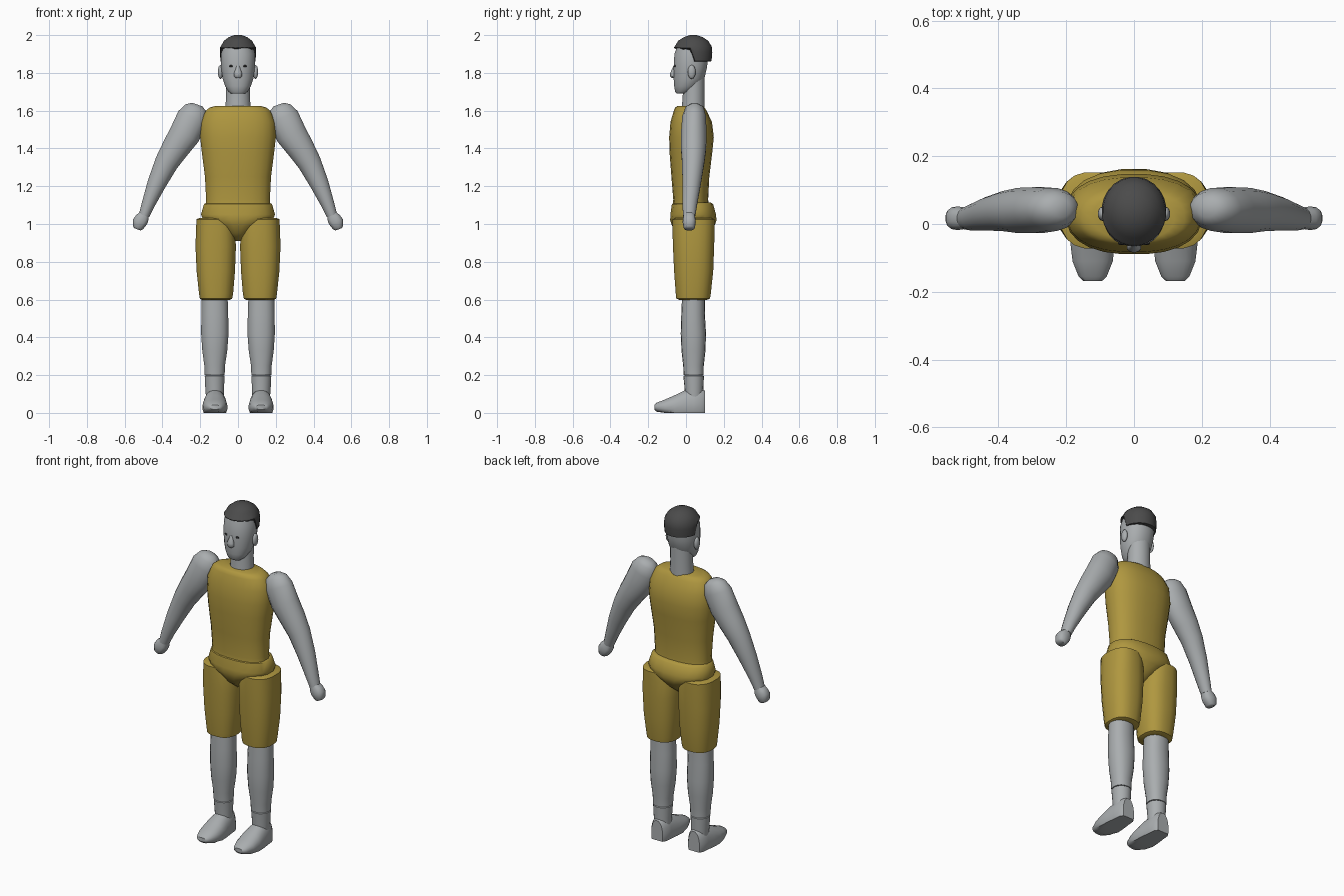
import bpy, bmesh, math
from mathutils import Vector

cube = bpy.data.objects.get("Cube")
if cube:
    bpy.data.objects.remove(cube, do_unlink=True)


def material(name, rgb):
    m = bpy.data.materials.new(name)
    m.use_nodes = True
    m.diffuse_color = (*rgb, 1)
    m.node_tree.nodes["Principled BSDF"].inputs["Base Color"].default_value = (*rgb, 1)
    return m


SKIN = material("grey skin", (0.40, 0.42, 0.43))
GOLD = material("gold cloth", (0.43, 0.31, 0.05))
HAIR = material("dark hair", (0.07, 0.07, 0.07))
EYE = material("black eye", (0.02, 0.02, 0.02))


def power(c, e):
    return math.copysign(abs(c) ** e, c)


def loft(name, rings, mat, sides=20, boxy=1.0, floor=None, angle=45):
    """Skin a tube through rings, each a centre with two half axes."""
    bm = bmesh.new()
    loops = []
    for centre, u, v in rings:
        loop = []
        for i in range(sides):
            a = math.tau * (i + 0.5) / sides
            p = Vector(centre) + Vector(u) * power(math.cos(a), boxy) + Vector(v) * power(math.sin(a), boxy)
            if floor is not None:
                p.z = max(p.z, floor)
            loop.append(bm.verts.new(p))
        loops.append(loop)
    for low, high in zip(loops, loops[1:]):
        for i in range(sides):
            j = (i + 1) % sides
            bm.faces.new((low[i], low[j], high[j], high[i]))
    bm.faces.new(loops[0])
    bm.faces.new(loops[-1])
    bmesh.ops.recalc_face_normals(bm, faces=bm.faces)
    return finish(name, bm, mat, angle)


def finish(name, bm, mat, angle=45):
    mesh = bpy.data.meshes.new(name)
    bm.to_mesh(mesh)
    bm.free()
    mesh.materials.append(mat)
    ob = bpy.data.objects.new(name, mesh)
    bpy.context.collection.objects.link(ob)
    bpy.ops.object.select_all(action='DESELECT')
    ob.select_set(True)
    bpy.context.view_layer.objects.active = ob
    bpy.ops.object.shade_smooth_by_angle(angle=math.radians(angle))
    return ob


def upright(profile):
    """Rows of height, left edge, right edge, front edge, back edge."""
    return [(((a + b) / 2, (f + k) / 2, z), ((b - a) / 2, 0, 0), (0, (k - f) / 2, 0))
            for z, a, b, f, k in profile]


def centred(profile):
    return upright([(z, -w, w, f, k) for z, w, f, k in profile])


def limb(path):
    """Rows of x, y, z, half width, half depth along a bent path."""
    pts = [Vector(p[:3]) for p in path]
    rings = []
    for i, p in enumerate(path):
        t = (pts[min(i + 1, len(pts) - 1)] - pts[max(i - 1, 0)]).normalized()
        rings.append((pts[i], Vector((t.z, 0, -t.x)) * p[3], (0, p[4], 0)))
    return rings


def blob(name, centre, size, mat):
    bm = bmesh.new()
    bmesh.ops.create_uvsphere(bm, u_segments=14, v_segments=8, radius=1)
    bmesh.ops.scale(bm, vec=size, verts=bm.verts)
    bmesh.ops.translate(bm, vec=centre, verts=bm.verts)
    return finish(name, bm, mat)


def both(name, make):
    """Build the left part and a mirrored right copy."""
    ob = make("left_" + name)
    bm = bmesh.new()
    bm.from_mesh(ob.data)
    bmesh.ops.scale(bm, vec=(-1, 1, 1), verts=bm.verts)
    bmesh.ops.reverse_faces(bm, faces=bm.faces)
    finish("right_" + name, bm, ob.data.materials[0])


# Shirt and hips
loft("shirt", centred([
    (1.10, .155, -.055, .105), (1.108, .172, -.07, .12), (1.13, .17, -.068, .118),
    (1.25, .176, -.078, .124), (1.38, .193, -.088, .14), (1.46, .202, -.09, .148),
    (1.54, .198, -.083, .138), (1.60, .172, -.065, .11), (1.617, .15, -.058, .098),
    (1.625, .12, -.045, .09)]), GOLD, 24, .85)
loft("hips", centred([
    (.91, .022, .0, .07), (.95, .065, -.05, .12), (.99, .115, -.075, .152),
    (1.02, .185, -.085, .163), (1.05, .198, -.084, .16), (1.105, .182, -.076, .145),
    (1.115, .165, -.06, .13)]), GOLD, 20, .85)

# Legs
both("short_leg", lambda n: loft(n, upright([
    (.598, .045, .19, -.035, .11), (.605, .03, .203, -.052, .128), (.63, .025, .207, -.055, .132),
    (.75, .015, .22, -.064, .145), (.88, .01, .226, -.07, .15), (.98, .015, .223, -.073, .153),
    (1.025, .03, .22, -.073, .153), (1.032, .05, .205, -.055, .135)]), GOLD, 20, .8))
both("lower_leg", lambda n: loft(n, upright([
    (.20, .07, .177, -.012, .093), (.25, .068, .179, -.015, .094), (.33, .056, .19, -.024, .103),
    (.42, .049, .196, -.028, .106), (.52, .051, .195, -.025, .1),
    (.64, .055, .193, -.02, .1)]), SKIN, 18, .9))
both("ankle", lambda n: loft(n, upright([
    (.08, .075, .17, -.005, .09), (.135, .073, .174, -.008, .092),
    (.195, .07, .177, -.014, .095), (.2, .076, .17, -.005, .087)]), SKIN, 18))


def foot(name):
    rows = [(-.168, .028, .042), (-.155, .042, .054), (-.11, .060, .072), (-.06, .066, .094),
            (-.01, .063, .118), (.04, .056, .132), (.08, .052, .130), (.10, .038, .118)]
    rings = [((.122, y, .03), (w, 0, 0), (0, 0, h - .03)) for y, w, h in rows]
    return loft(name, rings, SKIN, 20, .9, floor=0)


both("foot", foot)

# Arms and closed hands
both("arm", lambda n: loft(n, limb([
    (.215, .045, 1.632, .03, .025), (.222, .045, 1.612, .062, .05), (.24, .043, 1.565, .084, .064),
    (.282, .041, 1.475, .084, .069), (.332, .04, 1.40, .074, .068), (.378, .038, 1.325, .064, .06),
    (.43, .03, 1.215, .051, .05), (.475, .02, 1.105, .036, .04), (.497, .017, 1.045, .029, .033)]),
    SKIN, 16))
both("hand", lambda n: loft(n, limb([
    (.492, .016, 1.055, .024, .028), (.507, .017, 1.03, .037, .033), (.520, .017, 1.01, .039, .035),
    (.530, .017, .98, .028, .03), (.533, .017, .972, .018, .022)]), SKIN, 14, .8))

# Neck and head
loft("neck", centred([
    (1.60, .068, -.024, .1), (1.68, .064, -.018, .099), (1.78, .064, -.015, .1)]), SKIN, 20)
loft("head", centred([
    (1.69, .036, -.05, .0), (1.70, .05, -.058, .03), (1.73, .069, -.063, .07),
    (1.77, .082, -.066, .098), (1.83, .09, -.066, .112), (1.90, .091, -.062, .12),
    (1.96, .075, -.04, .11)]), SKIN, 24, .93)

# Hair cap with a higher hairline at the front
hair = loft("hair", centred([
    (1.86, .089, -.064, .125), (1.862, .094, -.065, .136), (1.91, .096, -.064, .14),
    (1.94, .092, -.06, .137), (1.97, .075, -.042, .118), (1.99, .048, -.01, .088),
    (2.0, .018, .02, .056)]), HAIR, 24)
for v in hair.data.vertices:
    if v.co.y < .025 and v.co.z < 1.935:
        v.co.z = 1.932 + (v.co.z - 1.86) * .1

# Face
both("ear", lambda n: blob(n, (.093, .03, 1.805), (.014, .021, .037), SKIN))
both("eye", lambda n: blob(n, (.034, -.0575, 1.836), (.014, .005, .006), EYE))
loft("nose", centred([
    (1.772, .012, -.076, -.055), (1.782, .022, -.084, -.055), (1.80, .021, -.084, -.055),
    (1.825, .012, -.072, -.055), (1.84, .007, -.066, -.055)]), SKIN, 12)
